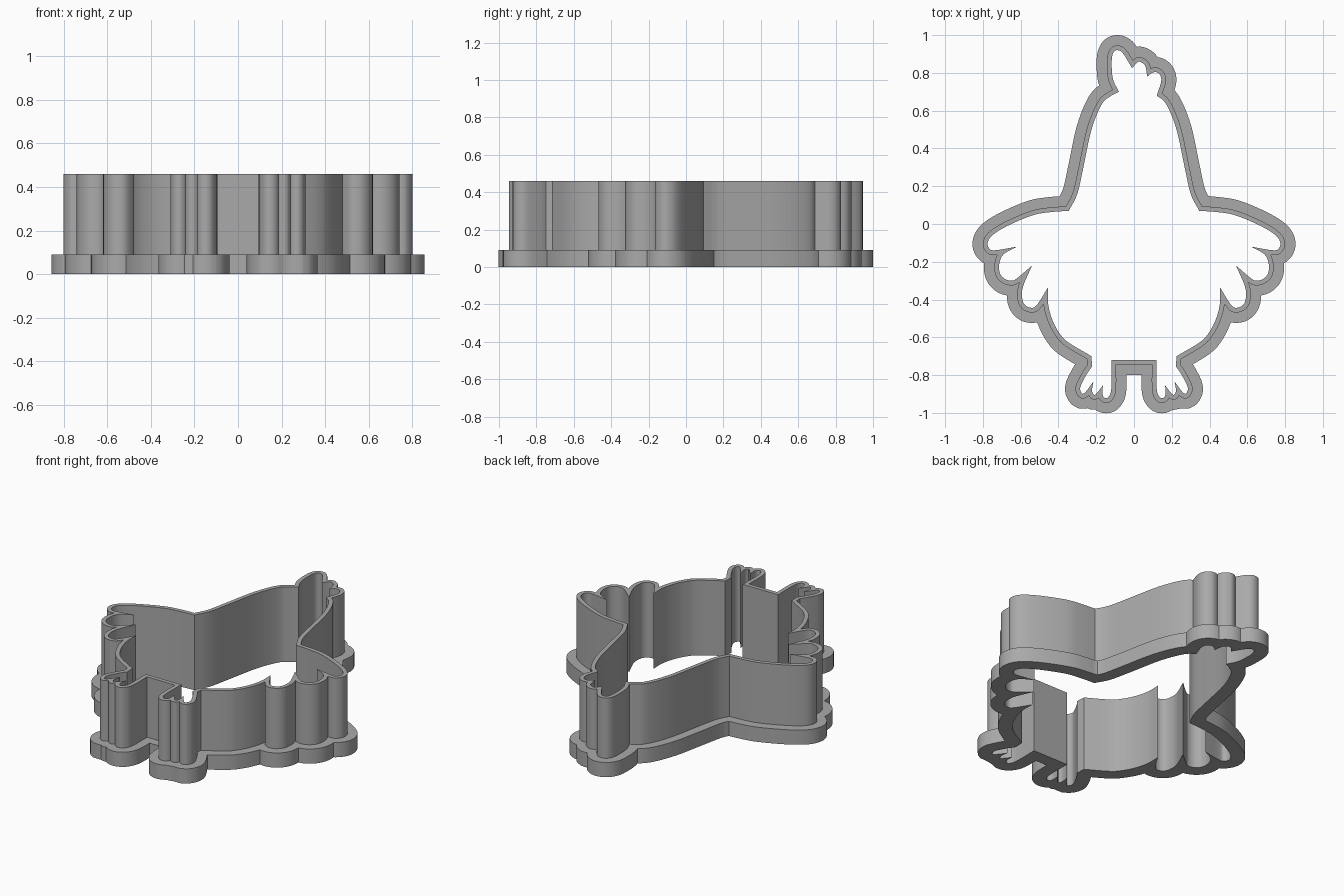
import bpy, bmesh
from mathutils import Vector
from mathutils.geometry import intersect_line_line_2d
from mathutils.kdtree import KDTree

WALL, FLANGE = 0.025, 0.08       # outward offsets from the inner outline
FLANGE_TOP, WALL_TOP = 0.09, 0.46
STEPS = 6                        # samples per span

# Smooth strokes of the inner outline; strokes meet at sharp cusps
body_side = [[(.12, .68), (.17, .635), (.225, .5), (.268, .3), (.3, .16), (.345, .07)]]
wing = [
    [(.345, .07), (.45, .062), (.54, .045), (.67, -.01), (.75, -.06), (.775, -.1),
     (.765, -.13), (.735, -.139), (.62, -.12)],
    [(.62, -.12), (.69, -.16), (.713, -.21), (.71, -.26), (.685, -.29), (.65, -.3),
     (.62, -.288), (.54, -.22)],
    [(.54, -.22), (.587, -.33), (.592, -.39), (.58, -.425), (.55, -.443),
     (.515, -.43), (.455, -.335)],
]
belly = [[(.455, -.335), (.455, -.42), (.435, -.5), (.4, -.57), (.35, -.625), (.225, -.7)]]
foot = [
    [(.225, -.7), (.222, -.755)],
    [(.222, -.755), (.25, -.795), (.283, -.86), (.28, -.89), (.262, -.895), (.215, -.835)],
    [(.215, -.835), (.222, -.88), (.215, -.9), (.203, -.902), (.165, -.855)],
    [(.165, -.855), (.167, -.9), (.155, -.92), (.135, -.916), (.12, -.87), (.12, -.72)],
]
crest = [
    [(-.08, .7), (-.112, .77), (-.118, .86), (-.11, .905), (-.09, .92), (-.06, .905), (-.01, .825)],
    [(-.01, .825), (.02, .857), (.04, .855), (.06, .835), (.07, .78)],
    [(.07, .78), (.095, .8), (.12, .803), (.14, .785), (.143, .75), (.12, .68)],
]


def smooth(stroke):
    """Sample a Catmull-Rom curve through the stroke, leaving out its last point."""
    p = [Vector(c) for c in stroke]
    p = [2 * p[0] - p[1]] + p + [2 * p[-1] - p[-2]]
    out = []
    for a, b, c, d in zip(p, p[1:], p[2:], p[3:]):
        for k in range(STEPS):
            t = k / STEPS
            out.append(b + (c - a) * t / 2 + (a * 2 - b * 5 + c * 4 - d) * t * t / 2
                       + (b * 3 - a - c * 3 + d) * t ** 3 / 2)
    return out


def mirrored(strokes):
    return [[(-x, y) for x, y in reversed(s)] for s in reversed(strokes)]


def tidy(points):
    out = []
    for p in points:
        if not out or (p - out[-1]).length > 0.0008:
            out.append(p)
    return out


def grow(loop, dist):
    """Offset a clockwise loop outward and trim the places where it crosses itself."""
    raw = []
    for a, b in zip(loop, loop[1:] + loop[:1]):
        d = (b - a).normalized()
        n = Vector((-d.y, d.x)) * dist
        raw += [a + n, b + n]
    raw = tidy(raw)
    trimmed, i, count = [], 0, len(raw)
    while i < count:
        trimmed.append(raw[i])
        nxt = i + 1
        if nxt < count:
            for j in range(min(i + count // 5, count - 2), i + 1, -1):
                hit = intersect_line_line_2d(raw[i], raw[nxt], raw[j], raw[j + 1])
                if hit:
                    trimmed.append(hit)
                    nxt = j + 1
                    break
        i = nxt
    # Drop anything left too close to the outline
    tree = KDTree(len(loop))
    for k, p in enumerate(loop):
        tree.insert(p.to_3d(), k)
    tree.balance()
    return tidy([p for p in trimmed if tree.find(p.to_3d())[2] > dist * 0.95])


# Outline and its two offsets
right = body_side + wing + belly + foot
strokes = right + [[(.12, -.72), (-.12, -.72)]] + mirrored(right)
strokes += [[(-.12, .68), (-.08, .7)]] + crest
inner = [p for s in strokes for p in smooth(s)]
start = STEPS * 5 // 2
inner = tidy(inner[start:] + inner[:start])
wall = grow(inner, WALL)
flange = grow(inner, FLANGE)

bm = bmesh.new()


def ring(points, z):
    verts = [bm.verts.new((p.x, p.y, z)) for p in points]
    for a, b in zip(verts, verts[1:] + verts[:1]):
        bm.edges.new((a, b))
    return verts


def side(low, high):
    for k in range(len(low)):
        bm.faces.new((low[k - 1], low[k], high[k], high[k - 1]))


def cap(*rings):
    edges = [bm.edges.get((r[k - 1], r[k])) for r in rings for k in range(len(r))]
    bmesh.ops.triangle_fill(bm, edges=edges, use_beauty=True, normal=(0, 0, 1))


# Flange and cutting wall as one closed shell
inner_low, inner_high = ring(inner, 0), ring(inner, WALL_TOP)
wall_low, wall_high = ring(wall, FLANGE_TOP), ring(wall, WALL_TOP)
flange_low, flange_high = ring(flange, 0), ring(flange, FLANGE_TOP)
cap(inner_low, flange_low)
cap(wall_low, flange_high)
cap(inner_high, wall_high)
side(inner_low, inner_high)
side(wall_low, wall_high)
side(flange_low, flange_high)
bmesh.ops.recalc_face_normals(bm, faces=bm.faces)

cube = bpy.data.objects.get("Cube")
if cube:
    bpy.data.objects.remove(cube, do_unlink=True)

mesh = bpy.data.meshes.new("cutter_shell")
bm.to_mesh(mesh)
bm.free()
shell = bpy.data.objects.new("cutter_shell", mesh)
bpy.context.collection.objects.link(shell)

# Plain grey plastic
grey = bpy.data.materials.new("grey_plastic")
grey.use_nodes = True
colour = (0.4, 0.4, 0.4, 1)
grey.diffuse_color = colour
grey.node_tree.nodes["Principled BSDF"].inputs["Base Color"].default_value = colour
mesh.materials.append(grey)

bpy.ops.object.select_all(action='DESELECT')
shell.select_set(True)
bpy.context.view_layer.objects.active = shell
bpy.ops.object.shade_smooth_by_angle()
